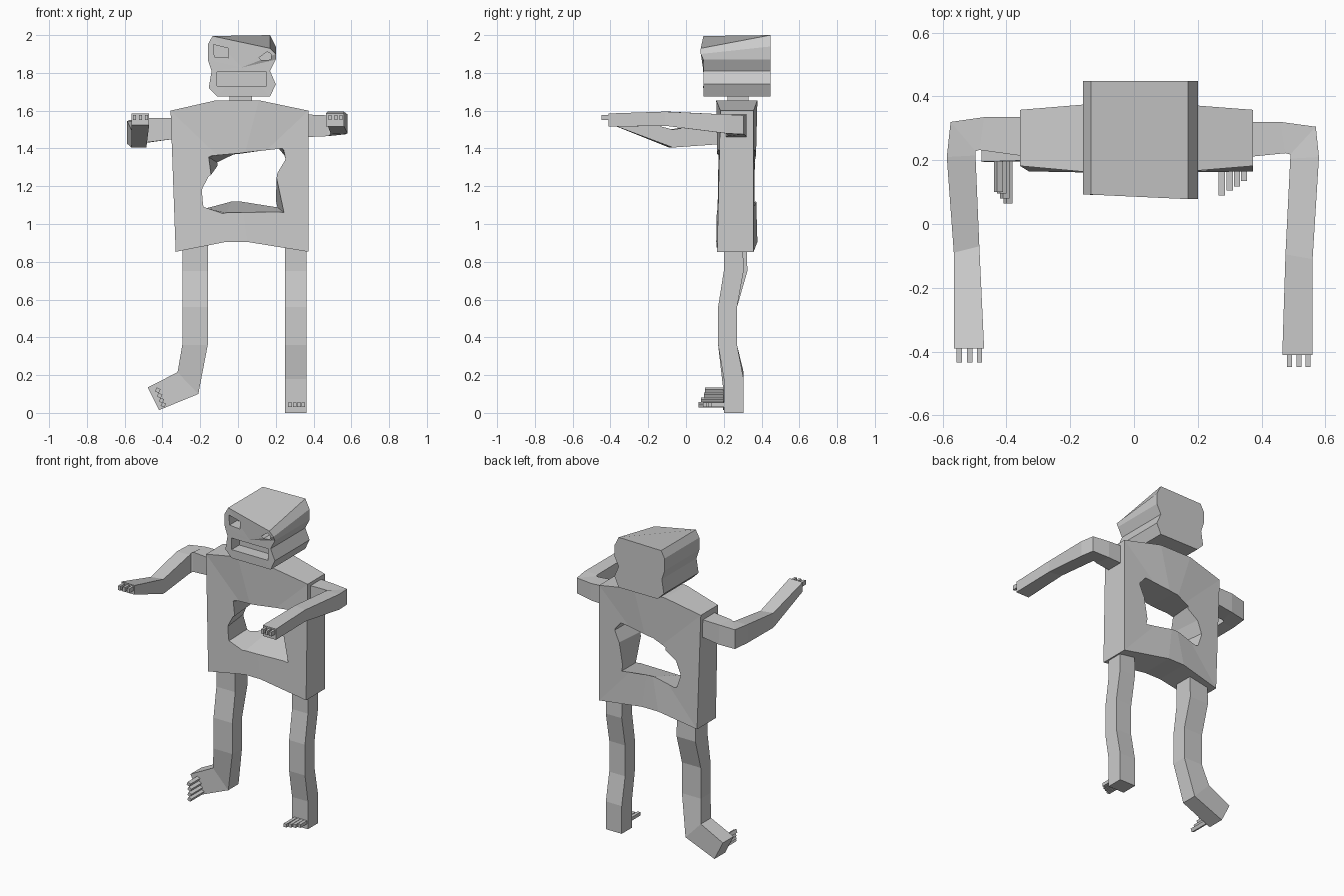
import bpy, bmesh
from mathutils import Matrix

if "Cube" in bpy.data.objects:
    bpy.data.objects.remove(bpy.data.objects["Cube"])


def finish(name, bm):
    bmesh.ops.recalc_face_normals(bm, faces=bm.faces[:])
    me = bpy.data.meshes.new(name)
    bm.to_mesh(me)
    bm.free()
    ob = bpy.data.objects.new(name, me)
    bpy.context.collection.objects.link(ob)
    return ob


def loft(name, rings, fan=False):
    """Skin rings of equal length; caps are either flat or fanned from a centre."""
    bm = bmesh.new()
    vs = [[bm.verts.new(p) for p in r] for r in rings]
    n = len(vs[0])
    for a, b in zip(vs, vs[1:]):
        for i in range(n):
            j = (i + 1) % n
            bm.faces.new((a[i], a[j], b[j], b[i]))
    for r in (vs[0], vs[-1]):
        if fan:
            c = bm.verts.new([sum(v.co[k] for v in r) / n for k in range(3)])
            for i in range(n):
                bm.faces.new((c, r[i], r[(i + 1) % n]))
        else:
            bm.faces.new(r)
    return finish(name, bm)


def prism(name, outline, y0, y1):
    return loft(name, [[(x, y, z) for x, z in outline] for y in (y0, y1)])


def box(name, x, y, z):
    return loft(name, [[(x[0], v, z[0]), (x[1], v, z[0]), (x[1], v, z[1]), (x[0], v, z[1])] for v in y])


def cut(ob, cutter):
    m = ob.modifiers.new("cut", 'BOOLEAN')
    m.operation, m.object, m.solver = 'DIFFERENCE', cutter, 'EXACT'
    bpy.context.view_layer.objects.active = ob
    bpy.ops.object.modifier_apply(modifier=m.name)
    bpy.data.objects.remove(cutter)


# Torso: slab with slightly thinner upper corners
mid, top, low = (.16, .378), (.182, .358), (.165, .358)
body = [(-.357, 1.6, top), (-.115, 1.655, mid), (.11, 1.655, mid), (.373, 1.6, top),
        (.373, .853, low), (.05, .905, mid), (-.065, .905, mid), (-.33, .853, low)]
torso = loft("torso", [[(x, d[k], z) for x, z, d in body] for k in (0, 1)], fan=True)

# Ragged hole through the torso
hole_front = [(-.165, 1.36), (.01, 1.375), (.24, 1.4), (.25, 1.345), (.205, 1.27),
              (.25, 1.055), (-.065, 1.05), (-.18, 1.09), (-.187, 1.18), (-.15, 1.25)]
hole_back = [(-.10, 1.32), (.0, 1.37), (.21, 1.40), (.26, 1.34), (.23, 1.27),
             (.20, 1.095), (-.03, 1.13), (-.19, 1.09), (-.22, 1.18), (-.19, 1.26)]
cut(torso, loft("hole", [[(x, .13, z) for x, z in hole_front],
                         [(x, .41, z) for x, z in hole_back]]))

# Neck
box("neck", (-.045, .075), (.22, .33), (1.62, 1.70))

# Head: wavy outline, with the brow dropping at the front right
rest = [(.2, 1.87), (.17, 1.81), (.2, 1.74), (.17, 1.675), (-.11, 1.675),
        (-.155, 1.72), (-.14, 1.81), (-.16, 1.87), (-.16, 1.95), (-.135, 1.995)]
front = [(.17, .078, 1.93), (.2, .078, 1.90)] + [(x, .092, z) for x, z in rest]
back = [(.17, .448, 2.0), (.2, .448, 1.94)] + [(x, .448, z) for x, z in rest]
head = loft("head", [front, back], fan=True)

# Eye and mouth recesses
for shape in ([(-.13, 1.95), (-.05, 1.93), (-.05, 1.88), (-.125, 1.885)],
              [(.11, 1.88), (.155, 1.912), (.175, 1.90), (.175, 1.87), (.125, 1.868)],
              [(-.11, 1.805), (.15, 1.805), (.15, 1.73), (-.11, 1.73)]):
    cut(head, prism("recess", shape, .03, .17))


# Arms: each section is inner xy, outer xy, bottom z, top z
def arm(name, sections):
    loft(name, [[(*a, lo), (*b, lo), (*b, hi), (*a, hi)] for a, b, lo, hi in sections])


arm("left_arm", [((-.34, .212), (-.34, .335), 1.45, 1.562),
                 ((-.485, .232), (-.47, .335), 1.432, 1.56),
                 ((-.497, .228), (-.575, .32), 1.425, 1.55),
                 ((-.497, .215), (-.587, .21), 1.425, 1.545),
                 ((-.485, -.07), (-.565, -.09), 1.405, 1.50),
                 ((-.47, -.39), (-.565, -.39), 1.525, 1.585)])
arm("right_arm", [((.355, .21), (.355, .32), 1.46, 1.58),
                  ((.475, .222), (.46, .32), 1.465, 1.575),
                  ((.49, .218), (.57, .305), 1.475, 1.575),
                  ((.49, .205), (.58, .21), 1.48, 1.58),
                  ((.475, -.095), (.56, -.11), 1.52, 1.595),
                  ((.465, -.41), (.56, -.41), 1.515, 1.585)])

# Fingers
for side, xs, y0, y1 in (("left", (-.548, -.515, -.484), -.435, -.37),
                         ("right", (.488, .518, .546), -.448, -.39)):
    for x in xs:
        box(side + "_finger", (x - .008, x + .008), (y0, y1), (1.55, 1.578))


# Legs: each section is the two xz ends and the front and back y
def leg(name, sections):
    loft(name, [[(a[0], f, a[1]), (b[0], f, b[1]), (b[0], r, b[1]), (a[0], r, a[1])]
                for a, b, f, r in sections])


bend = [(.93, .20, .30), (.75, .20, .305), (.56, .17, .27), (.36, .17, .27)]
leg("right_leg", [((.248, z), (.362, z), f, r)
                  for z, f, r in bend + [(.18, .20, .305), (0, .20, .305)]])
leg("left_leg", [((-.295, z), (-.16, z), f, r + (.02 if z > .7 else 0)) for z, f, r in bend]
    + [((-.32, .215), (-.21, .10), .20, .305), ((-.478, .135), (-.418, .015), .195, .305)])

# Toes
for x, y in ((.275, .09), (.30, .105), (.323, .117), (.345, .135)):
    box("right_toe", (x - .01, x + .01), (y, .22), (.032, .054))
for x, z, y in ((-.425, .12, .10), (-.415, .092, .095), (-.405, .066, .08), (-.395, .043, .065)):
    toe = box("left_toe", (-.011, .011), (y, .22), (-.011, .011))
    toe.data.transform(Matrix.Translation((x, 0, z)) @ Matrix.Rotation(.45, 4, 'Y'))
